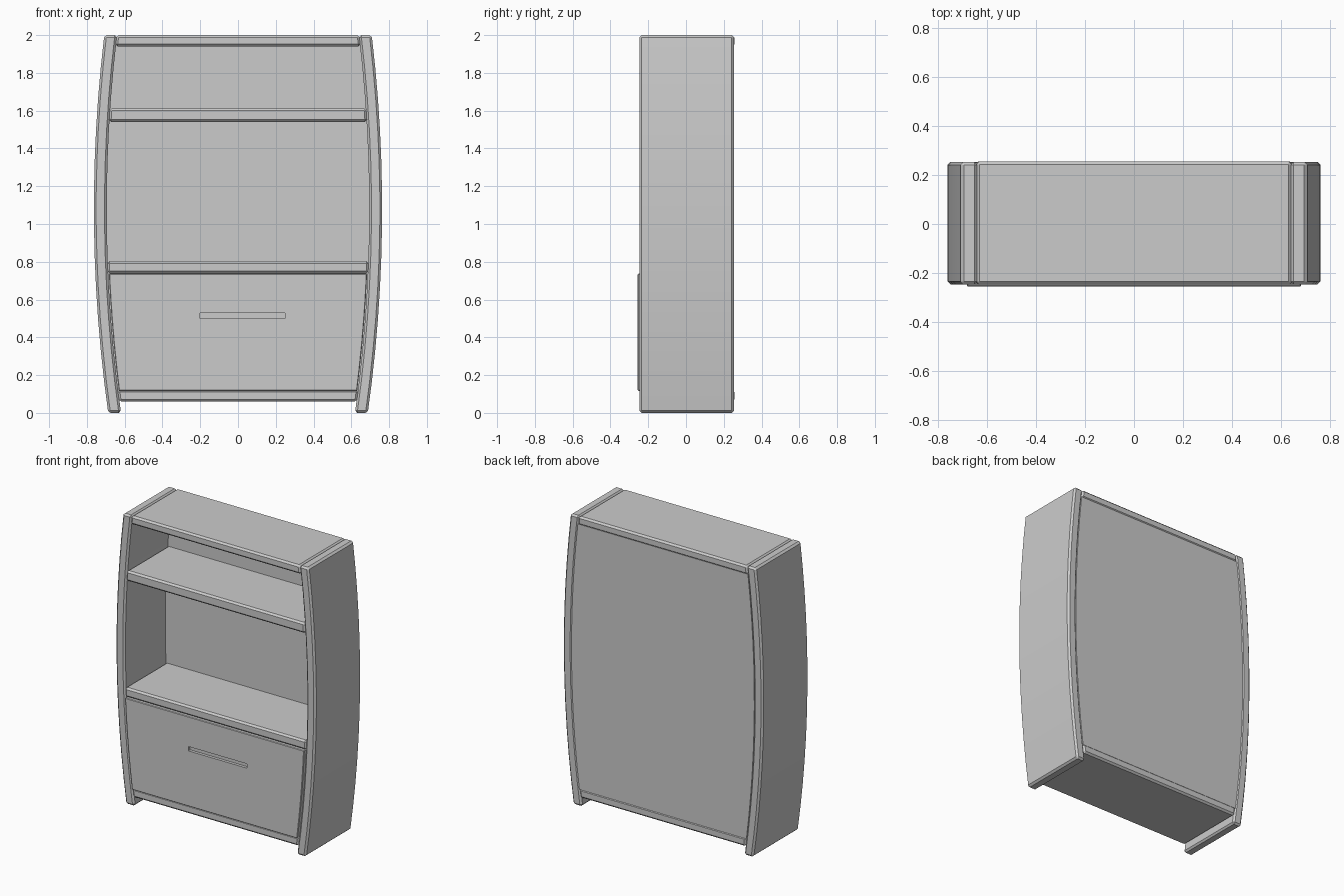
import bpy, bmesh, math

cube = bpy.data.objects.get("Cube")
if cube:
    bpy.data.objects.remove(cube, do_unlink=True)

GREY = (0.6, 0.6, 0.6, 1)
grey = bpy.data.materials.new("plain grey")
grey.use_nodes = True
grey.diffuse_color = GREY
grey.node_tree.nodes["Principled BSDF"].inputs["Base Color"].default_value = GREY

THICK = 0.068
FRONT, BACK = -0.247, 0.254


def outer(z):
    """Half width of the bowed cabinet at height z."""
    return 0.763 - 0.065 * (z - 1.08) ** 2


def inner(z):
    return outer(z) - THICK


def heights(z0, z1, n):
    return [z0 + (z1 - z0) * i / n for i in range(n + 1)]


def slab(name, outline, y0, y1, bevel):
    """Extrude an (x, z) outline from y0 to y1 and chamfer its sharp edges."""
    bm = bmesh.new()
    face = bm.faces.new([bm.verts.new((x, y0, z)) for x, z in outline])
    out = bmesh.ops.extrude_face_region(bm, geom=[face])
    verts = [v for v in out["geom"] if isinstance(v, bmesh.types.BMVert)]
    bmesh.ops.translate(bm, verts=verts, vec=(0, y1 - y0, 0))
    bmesh.ops.recalc_face_normals(bm, faces=bm.faces)
    if bevel:
        sharp = [e for e in bm.edges if e.calc_face_angle(0) > math.radians(40)]
        bmesh.ops.bevel(bm, geom=sharp, offset=bevel, segments=1, affect='EDGES')
    mesh = bpy.data.meshes.new(name)
    bm.to_mesh(mesh)
    bm.free()
    mesh.materials.append(grey)
    obj = bpy.data.objects.new(name, mesh)
    bpy.context.collection.objects.link(obj)
    return obj


def bowed(z0, z1, n, inset):
    """Outline that follows the inside of both bowed sides."""
    zs = heights(z0, z1, n)
    return [(inner(z) - inset, z) for z in zs] + [(inset - inner(z), z) for z in reversed(zs)]


# Bowed side panels
zs = heights(0, 2, 12)
for name, s in (("left_side", 1), ("right_side", -1)):
    outline = [(s * outer(z), z) for z in zs] + [(s * inner(z), z) for z in reversed(zs)]
    side = slab(name, outline, FRONT, BACK, 0.012)
    bpy.ops.object.select_all(action='DESELECT')
    side.select_set(True)
    bpy.context.view_layer.objects.active = side
    bpy.ops.object.shade_smooth_by_angle(angle=math.radians(30))

# Horizontal boards: name, bottom, top
for name, z0, z1 in (("top_board", 1.94, 2.0), ("upper_shelf", 1.54, 1.612),
                     ("lower_shelf", 0.738, 0.803), ("bottom_board", 0.06, 0.122)):
    end = BACK + 0.002 if name in ("top_board", "bottom_board") else 0.22
    slab(name, bowed(z0, z1, 1, -0.003), FRONT, end, 0.012)

# Back panel
slab("back_panel", bowed(0.115, 1.945, 12, -0.003), 0.2, BACK - 0.002, 0)

# Drawer front with a recessed finger slot
drawer = slab("drawer_front", bowed(0.117, 0.737, 5, 0.004), -0.256, -0.2, 0.004)
slot = slab("slot_cutter", [(-0.2, 0.5), (0.248, 0.5), (0.248, 0.53), (-0.2, 0.53)], -0.3, -0.236, 0)
slot.hide_render = True
slot.hide_viewport = True
cut = drawer.modifiers.new("finger slot", 'BOOLEAN')
cut.operation = 'DIFFERENCE'
cut.solver = 'EXACT'
cut.object = slot
